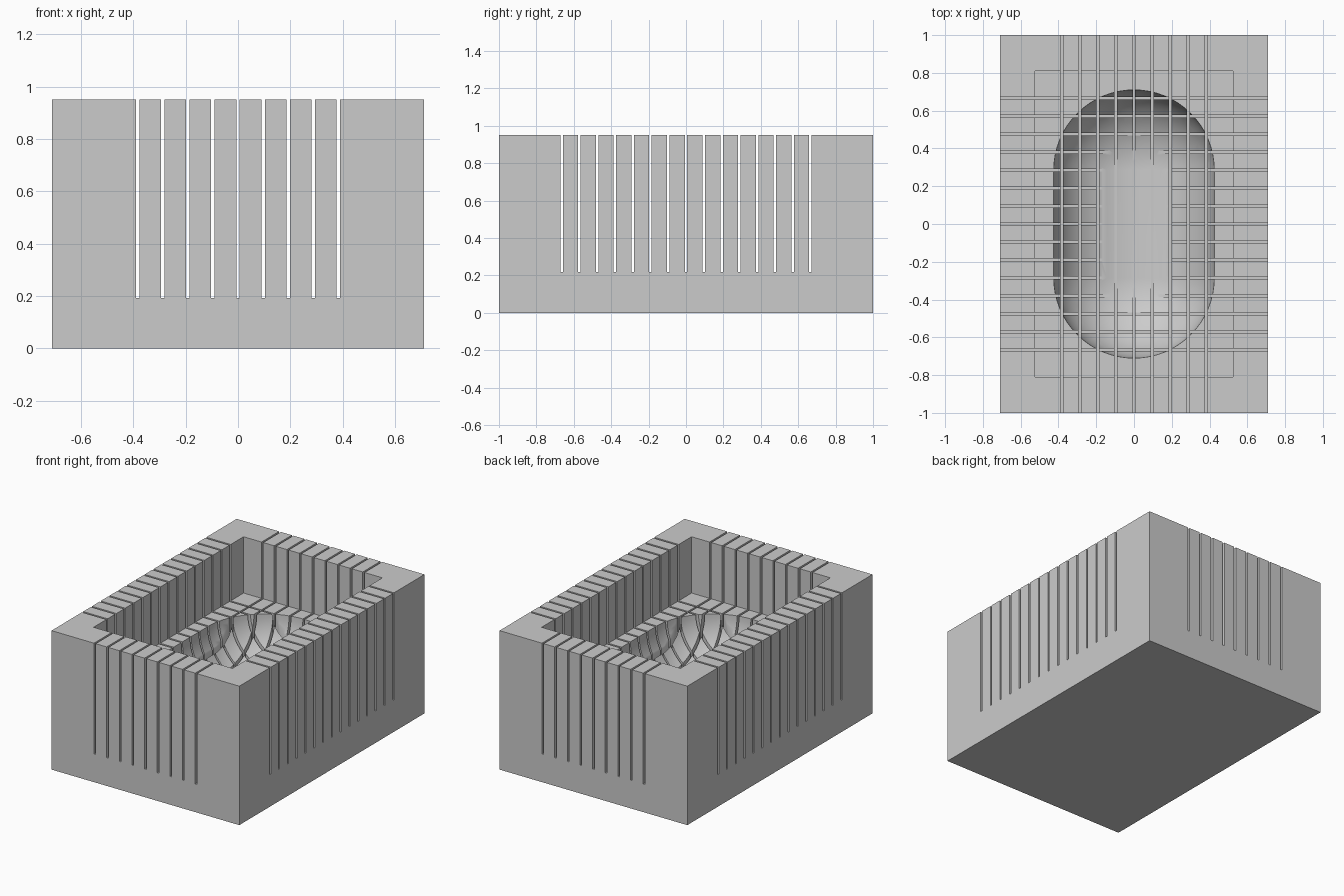
import bpy, bmesh, math

if "Cube" in bpy.data.objects:
    bpy.data.objects.remove(bpy.data.objects["Cube"])

W, L, H = 1.42, 2.0, 0.95      # outer block
SHELF = 0.565                  # floor of the rectangular pocket


def add_box(bm, x0, x1, y0, y1, z0, z1):
    m = bmesh.ops.create_cube(bm, size=1)["verts"]
    for v in m:
        v.co = (x1 if v.co.x > 0 else x0, y1 if v.co.y > 0 else y0, z1 if v.co.z > 0 else z0)


def to_object(bm, name):
    bmesh.ops.recalc_face_normals(bm, faces=bm.faces)
    me = bpy.data.meshes.new(name)
    bm.to_mesh(me)
    bm.free()
    ob = bpy.data.objects.new(name, me)
    bpy.context.collection.objects.link(ob)
    return ob


def boxes(name, dims):
    bm = bmesh.new()
    for d in dims:
        add_box(bm, *d)
    return to_object(bm, name)


def cavity(name, r=0.425, half=0.285, depth=0.376, n=64, rings=20):
    # stretched bowl with a short straight neck rising above the shelf
    bm = bmesh.new()
    prof = [(r, SHELF + 0.1)] + [
        (r * math.cos(a), SHELF - depth * math.sin(a))
        for a in (math.pi / 2 * i / (rings + 0.5) for i in range(rings + 1))]
    loops = []
    for rad, z in prof:
        ring = []
        for k in range(n + 2):
            end = 1 if k <= n // 2 else -1
            a = 2 * math.pi * (k if end > 0 else k - 1) / n
            ring.append(bm.verts.new((rad * math.cos(a), rad * math.sin(a) + end * half, z)))
        loops.append(ring)
    for a, b in zip(loops, loops[1:]):
        for i in range(len(a)):
            j = (i + 1) % len(a)
            bm.faces.new((a[i], a[j], b[j], b[i]))
    bm.faces.new(loops[0])
    bm.faces.new(loops[-1])
    for f in bm.faces:
        f.smooth = True
    return to_object(bm, name)


# solid block
block = boxes("slotted_mold_block", [(-W / 2, W / 2, -L / 2, L / 2, 0, H)])

# pocket, bowl and the two families of cutting slots
s = 0.0065
cutters = [
    boxes("pocket_cutter", [(-0.525, 0.525, -0.81, 0.81, SHELF, H + 0.2)]),
    cavity("bowl_cutter"),
    boxes("long_slot_cutter", [(i * 0.0957 - s, i * 0.0957 + s, -1.2, 1.2, 0.193, H + 0.3)
                               for i in range(-4, 5)]),
    boxes("cross_slot_cutter", [(-1, 1, i * 0.095 - s, i * 0.095 + s, 0.219, H + 0.4)
                                for i in range(-7, 8)]),
]
bpy.context.view_layer.objects.active = block
block.select_set(True)
for c in cutters:
    c.hide_render = True
    m = block.modifiers.new(c.name, 'BOOLEAN')
    m.operation, m.solver, m.object = 'DIFFERENCE', 'EXACT', c
    bpy.ops.object.modifier_apply(modifier=m.name)
    bpy.data.objects.remove(c)

bpy.ops.object.shade_smooth_by_angle(angle=math.radians(30))
